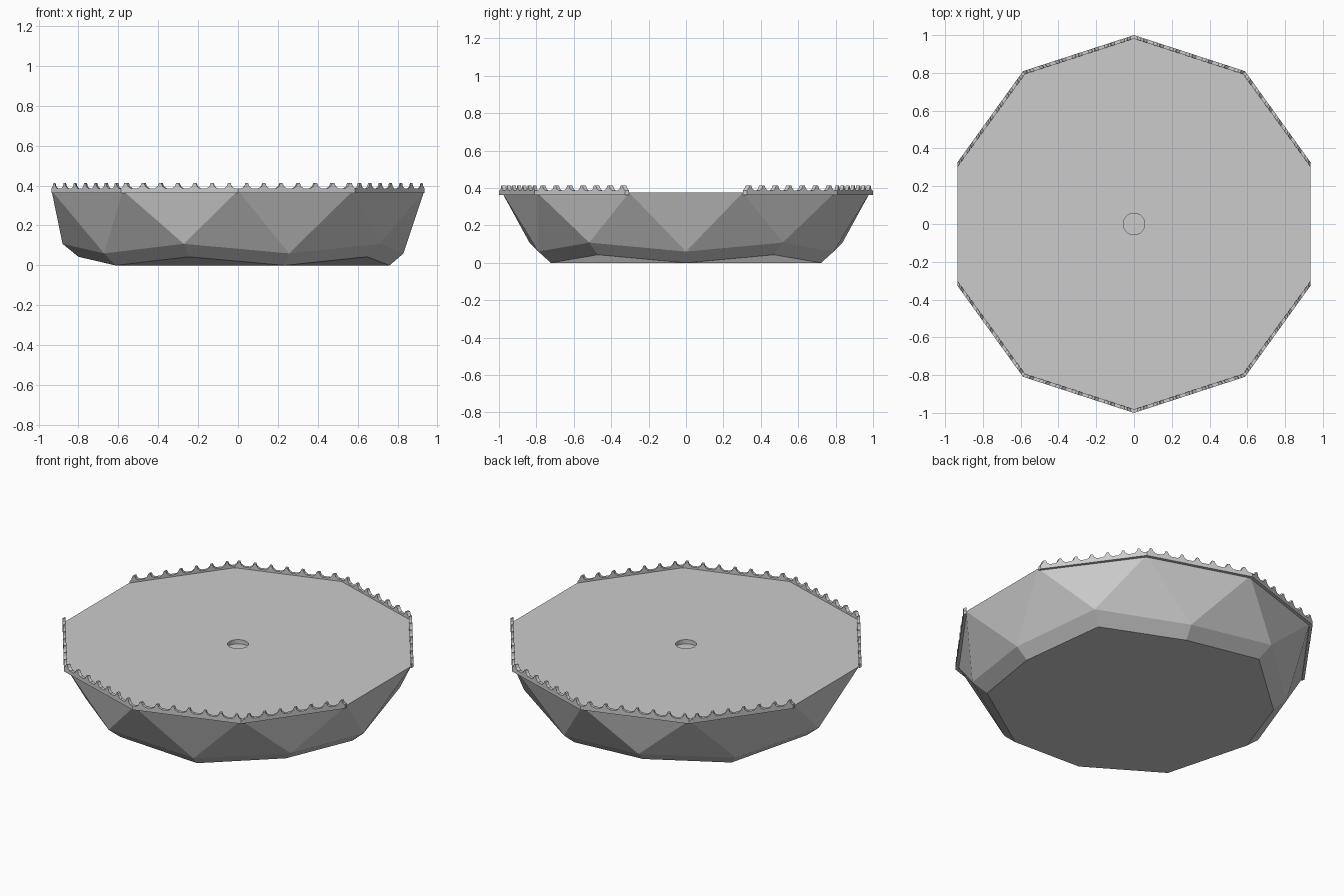
import bpy, bmesh
from math import sin, cos, radians

if "Cube" in bpy.data.objects:
    bpy.data.objects.remove(bpy.data.objects["Cube"])

N = 10
R = 0.983          # deck corner radius
DECK = 0.375       # deck height


def ring(bm, n, start, radii, heights):
    """Ring of n vertices; radii and heights alternate through their lists."""
    out = []
    for k in range(n):
        a = radians(start + 360 / n * k)
        r, z = radii[k % len(radii)], heights[k % len(heights)]
        out.append(bm.verts.new((r * cos(a), r * sin(a), z)))
    return out


def finish(bm, name):
    bmesh.ops.recalc_face_normals(bm, faces=bm.faces)
    me = bpy.data.meshes.new(name)
    bm.to_mesh(me)
    bm.free()
    ob = bpy.data.objects.new(name, me)
    bpy.context.collection.objects.link(ob)
    return ob


# Faceted bowl body with flat deck and a shallow round socket
bm = bmesh.new()
rim = ring(bm, N, 18, [R], [DECK])
mid = ring(bm, N, 0, [0.83, 0.88], [0.06, 0.108])
low = ring(bm, N, 0, [0.76, 0.80], [0.0, 0.043])
hole = ring(bm, 30, 18, [0.057], [DECK])
floor = ring(bm, 30, 18, [0.057], [DECK - 0.025])
for k in range(N):
    j = (k + 1) % N
    bm.faces.new((mid[k], mid[j], rim[k]))
    bm.faces.new((mid[j], rim[j], rim[k]))
    bm.faces.new((low[k], low[j], mid[j], mid[k]))
    bm.faces.new([rim[k], rim[j]] + [hole[(3 * k + i) % 30] for i in (3, 2, 1, 0)])
for k in range(30):
    j = (k + 1) % 30
    bm.faces.new((hole[k], hole[j], floor[j], floor[k]))
bm.faces.new(floor)
bm.faces.new(low[::-1])
finish(bm, "bowl_body")

# Spiked trim profile as (fraction along the edge, height)
BASE, TOP = 0.363, 0.386
SPIKE = [(-0.045, 0), (-0.022, 0.010), (-0.010, 0.027), (0.010, 0.027),
         (0.022, 0.010), (0.045, 0)]
profile = [(0, BASE), (0, TOP)]
for i in range(7):
    c = 0.075 + 0.1475 * i
    profile += [(min(c + t, 1), TOP + h) for t, h in SPIKE]
if profile[-1][0] < 1:
    profile.append((1, TOP))
profile.append((1, BASE))


def trim(name, pts):
    """Extrude the profile between inner and outer end points."""
    (a, b), (c, d) = pts
    bm = bmesh.new()

    def loop(p, q):
        return [bm.verts.new((p[0] + (q[0] - p[0]) * t, p[1] + (q[1] - p[1]) * t, z))
                for t, z in profile]
    inner, outer = loop(a, b), loop(c, d)
    n = len(inner)
    for k in range(n):
        j = (k + 1) % n
        bm.faces.new((inner[k], inner[j], outer[j], outer[k]))
    bm.faces.new(inner)
    bm.faces.new(outer[::-1])
    finish(bm, name)


# Trim on every edge except the two at the left and right sides
def corner(angle, r):
    return (r * cos(radians(angle)), r * sin(radians(angle)))


side_in, side_out = (0.933, 0.304), (0.936, 0.325)
for sx in (1, -1):
    for sy in (1, -1):
        def m(p):
            return (p[0] * sx, p[1] * sy)
        tag = ("right" if sx > 0 else "left") + "_" + ("back" if sy > 0 else "front")
        trim("spiked_trim_inner_" + tag,
             ((m(corner(90, 0.981)), m(corner(54, 0.981))),
              (m(corner(90, 1.0)), m(corner(54, 1.0)))))
        trim("spiked_trim_outer_" + tag,
             ((m(corner(54, 0.981)), m(side_in)),
              (m(corner(54, 1.0)), m(side_out))))
